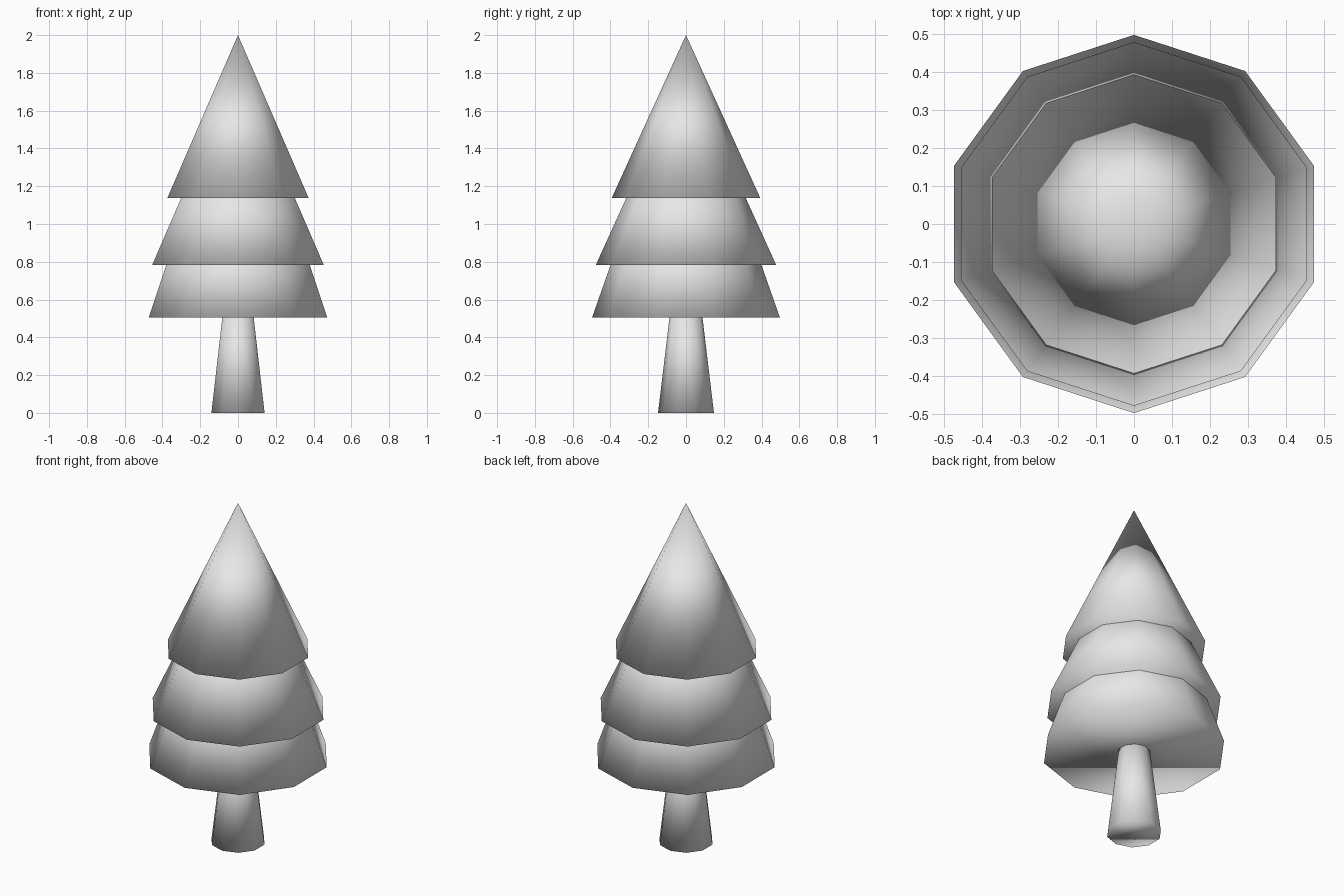
import bpy
import bmesh
from mathutils import Matrix

SIDES = 10

cube = bpy.data.objects.get("Cube")
if cube:
    bpy.data.objects.remove(cube, do_unlink=True)

# One plain grey for the whole tree
grey = bpy.data.materials.new("plain_grey")
grey.use_nodes = True
grey.diffuse_color = (0.8, 0.8, 0.8, 1)
grey.node_tree.nodes["Principled BSDF"].inputs["Base Color"].default_value = grey.diffuse_color


def tapered_part(name, z_low, z_high, r_low, r_high):
    """Closed, smooth-shaded ten-sided cone or frustum with a corner on the y axis."""
    bm = bmesh.new()
    bmesh.ops.create_cone(
        bm, cap_ends=True, segments=SIDES, radius1=r_low, radius2=r_high,
        depth=z_high - z_low,
        matrix=Matrix.Translation((0, 0, (z_low + z_high) / 2)))
    bmesh.ops.remove_doubles(bm, verts=bm.verts, dist=0.0001)
    bmesh.ops.recalc_face_normals(bm, faces=bm.faces)
    for face in bm.faces:
        face.smooth = True
    mesh = bpy.data.meshes.new(name)
    bm.to_mesh(mesh)
    bm.free()
    mesh.materials.append(grey)
    obj = bpy.data.objects.new(name, mesh)
    bpy.context.collection.objects.link(obj)
    return obj


# Trunk, running a little way into the foliage
tapered_part("trunk", 0, 0.55, 0.148, 0.082)

# Foliage tiers, each tucked into the one above
tapered_part("lower_foliage", 0.505, 0.95, 0.497, 0.341)
tapered_part("middle_foliage", 0.782, 1.255, 0.478, 0.263)
tapered_part("top_foliage", 1.138, 2, 0.393, 0)
